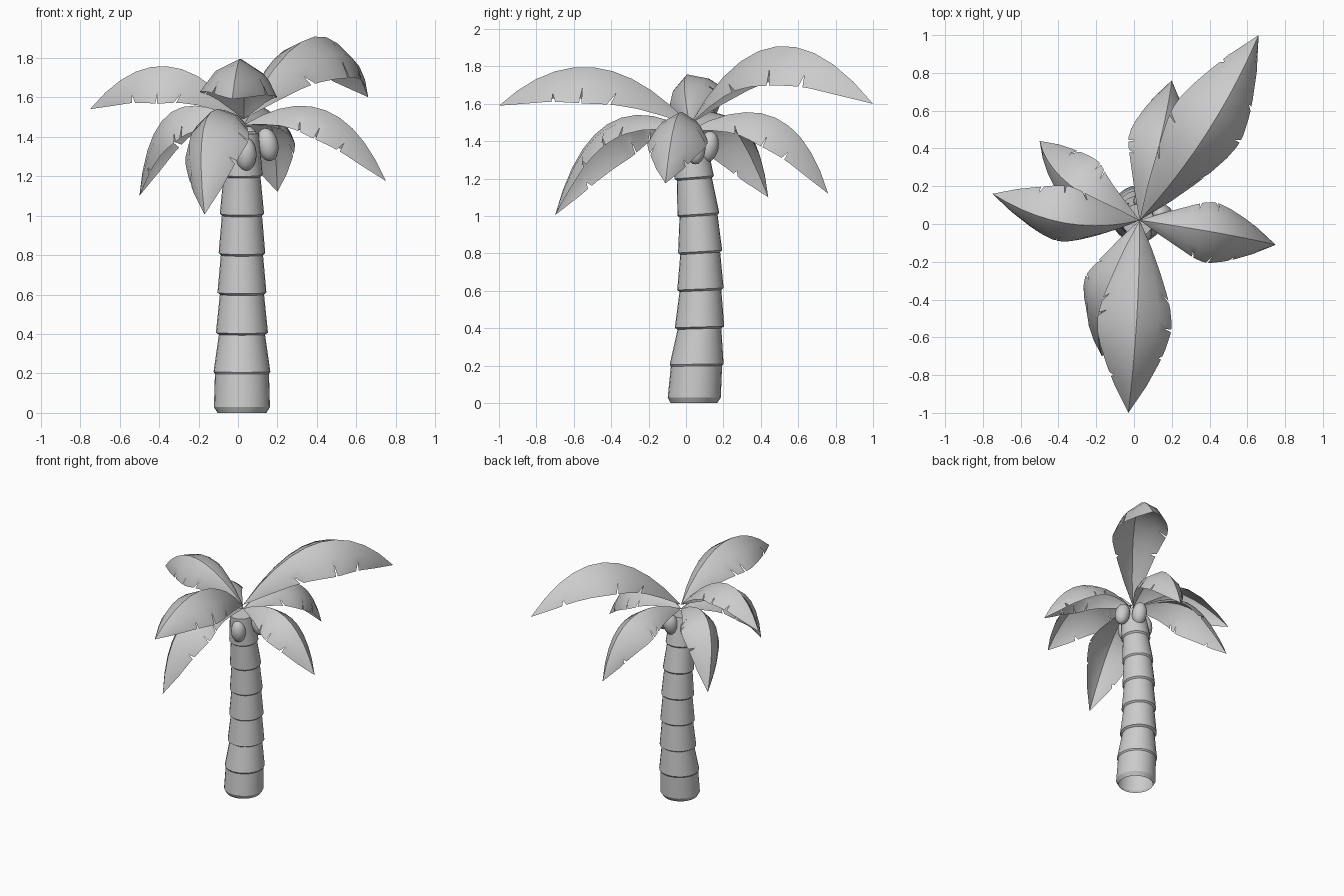
import bpy, bmesh, math, random
from mathutils import Vector, Matrix

if "Cube" in bpy.data.objects:
    bpy.data.objects.remove(bpy.data.objects["Cube"])

random.seed(4)


def finish(bm, name, angle=30):
    me = bpy.data.meshes.new(name)
    bm.to_mesh(me)
    bm.free()
    ob = bpy.data.objects.new(name, me)
    bpy.context.collection.objects.link(ob)
    bpy.ops.object.select_all(action='DESELECT')
    ob.select_set(True)
    bpy.context.view_layer.objects.active = ob
    bpy.ops.object.shade_smooth_by_angle(angle=math.radians(angle))
    return ob


# Trunk: stacked flaring segments, lofted along a gently bent axis, open below
def trunk():
    bm = bmesh.new()
    # z, centre y, bottom radius, top radius, tilt
    segs = [(0.0, .042, .142, .137, 0), (.198, .056, .144, .117, .015),
            (.397, .072, .132, .112, .03), (.6, .077, .124, .107, .045),
            (.8, .076, .118, .102, .06), (1.0, .067, .112, .094, .07),
            (1.197, .045, .105, .085, .08), (1.42, .02, .08, .08, .1)]
    profile = [(0, .042, .124, 0)]
    for i, (a, b) in enumerate(zip(segs, segs[1:])):
        lip = .03 if i == 0 else .01
        f = lip / (b[0] - a[0])
        profile.append((a[0] + lip, a[1] + (b[1] - a[1]) * f, a[2], a[4]))
        profile.append((b[0], b[1], a[3], b[4]))
    n, rings = 24, []
    for z, y, r, tilt in profile:
        rot = Matrix.Rotation(tilt, 3, 'X')
        c = Vector((.02, y, z))
        rings.append([bm.verts.new(c + rot @ Vector((r * math.cos(k * math.tau / n),
                      r * math.sin(k * math.tau / n), 0))) for k in range(n)])
    for a, b in zip(rings, rings[1:]):
        for k in range(n):
            j = (k + 1) % n
            bm.faces.new((a[k], a[j], b[j], b[k]))
    bm.faces.new(rings[-1])
    finish(bm, "trunk")


# Leaf: arched spine, two drooping halves with torn slits along the edges
def leaf(name, base, ctrl, tip, width, steps=10):
    p0, p1, p2 = Vector(base), Vector(ctrl), Vector(tip)
    n = (p2 - p0).cross(p1 - p0).normalized()

    def point(t, side, depth=1.0):
        p = p0 * (1 - t) ** 2 + p1 * 2 * t * (1 - t) + p2 * t * t
        d = ((p1 - p0) * (1 - t) + (p2 - p1) * t).normalized()
        u = d.cross(n)
        if u.dot(p1 - (p0 + p2) / 2) < 0:
            u = -u
        w = width * depth * max(math.sin(math.pi * t ** 1.08), 0) ** .75
        fold = math.radians(16 + 27 * depth)      # droops more toward the edge
        return p + (n * side * math.cos(fold) - u * math.sin(fold)) * w * abs(side)

    bm = bmesh.new()
    row = lambda side, depth: ([spine[0]] + [bm.verts.new(point(i / steps, side, depth))
                               for i in range(1, steps)] + [spine[-1]])
    spine = [bm.verts.new(point(i / steps, 0)) for i in range(steps + 1)]

    def face(vs, side):
        vs = list(dict.fromkeys(vs))
        bm.faces.new(vs if side > 0 else vs[::-1])

    for side in (1, -1):
        mid, edge = row(side, .52), row(side, 1)
        torn = {random.choice((2, 3)), random.choice((4, 5)), random.choice((7, 8))}
        for i in range(steps):
            face((spine[i], spine[i + 1], mid[i + 1], mid[i]), side)
            slit = []
            if i in torn:
                t = (i + random.uniform(.45, .65)) / steps
                slit = [bm.verts.new(point(t + dt, side, depth)) for dt, depth in
                        ((.013, 1), (-.012, random.uniform(.68, .78)), (-.008, 1))]
            face([mid[i], mid[i + 1], edge[i + 1], *slit, edge[i]], side)
    bm.normal_update()
    if sum(f.normal.z for f in bm.faces) < 0:
        bmesh.ops.reverse_faces(bm, faces=bm.faces[:])
    finish(bm, name, 35)


trunk()

# Upper and lower crown of leaves
up, low = (.03, .02, 1.49), (.03, .02, 1.46)
leaf("upper_leaf_back", up, (.43, .46, 2.27), (.66, 1.0, 1.6), .275)
leaf("upper_leaf_left", up, (-.37, -.08, 2.0), (-.75, .16, 1.54), .215)
leaf("upper_leaf_front", up, (.03, -.50, 2.05), (-.03, -1.0, 1.59), .27)
leaf("lower_leaf_right", low, (.50, -.05, 1.75), (.75, -.11, 1.175), .22)
leaf("lower_leaf_front", low, (-.25, -.50, 1.75), (-.17, -.70, 1.005), .24)
leaf("lower_leaf_back", low, (.18, .57, 1.76), (.20, .76, 1.12), .22)
leaf("lower_leaf_left", low, (-.44, .18, 1.77), (-.50, .44, 1.10), .21)

# Coconuts hanging under the crown
for i, (x, y, z, rx, ry) in enumerate([(.04, -.05, 1.31, .1, 0), (.15, .05, 1.36, 0, -.2),
                                       (.05, .12, 1.37, -.2, 0), (-.05, .06, 1.33, 0, .2)]):
    bm = bmesh.new()
    m = (Matrix.Translation((x, y, z)) @ Matrix.Rotation(rx, 4, 'X')
         @ Matrix.Rotation(ry, 4, 'Y') @ Matrix.Diagonal((.054, .054, .085, 1)))
    bmesh.ops.create_uvsphere(bm, u_segments=16, v_segments=10, radius=1, matrix=m)
    finish(bm, f"coconut_{i + 1}", 60)
